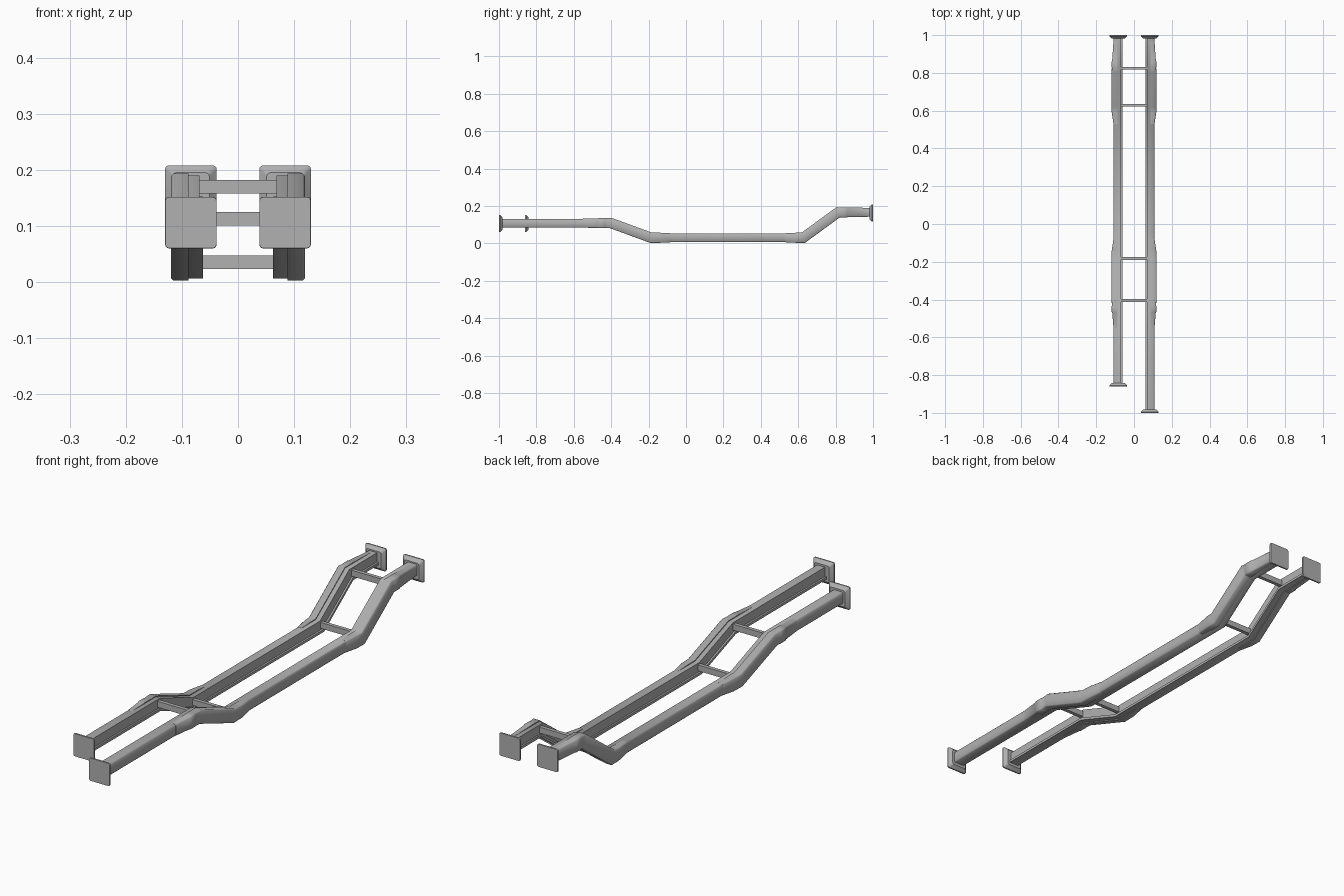
import bpy, bmesh, math
from mathutils import Vector

if "Cube" in bpy.data.objects:
    bpy.data.objects.remove(bpy.data.objects["Cube"])

BENDS = [(-0.40, 0.108), (-0.187, 0.030), (0.627, 0.030), (0.813, 0.166)]
PATH = [(-1.2, 0.108)] + BENDS + [(1.2, 0.166)]

steel = bpy.data.materials.new("dark_steel")
steel.diffuse_color = (0.44, 0.44, 0.44, 1)
steel.use_nodes = True
steel.node_tree.nodes["Principled BSDF"].inputs["Base Color"].default_value = steel.diffuse_color


def finish(name, bm, angle):
    bmesh.ops.recalc_face_normals(bm, faces=bm.faces)
    me = bpy.data.meshes.new(name)
    bm.to_mesh(me)
    bm.free()
    me.materials.append(steel)
    ob = bpy.data.objects.new(name, me)
    bpy.context.collection.objects.link(ob)
    bpy.ops.object.select_all(action='DESELECT')
    ob.select_set(True)
    bpy.context.view_layer.objects.active = ob
    bpy.ops.object.shade_smooth_by_angle(angle=math.radians(angle))
    return ob


def path_z(y):
    for (y0, z0), (y1, z1) in zip(PATH, PATH[1:]):
        if y0 <= y <= y1:
            return z0 + (z1 - z0) * (y - y0) / (y1 - y0)


def sweep(name, ys, section, side):
    """Loft section(i) -> [(x, h)] along the centreline, mitred at each bend."""
    pts = [Vector((y, path_z(y))) for y in ys]
    bm = bmesh.new()
    rings = []
    for i, p in enumerate(pts):
        a = (p - pts[i - 1]).normalized() if i else None
        b = (pts[i + 1] - p).normalized() if i < len(pts) - 1 else None
        a, b = a or b, b or a
        t = (a + b).normalized()
        n = Vector((-t.y, t.x)) / t.dot(a)
        rings.append([bm.verts.new((side * x, p.x + n.x * h, p.y + n.y * h))
                      for x, h in section(i)])
    k = len(rings[0])
    for r0, r1 in zip(rings, rings[1:]):
        for j in range(k):
            bm.faces.new((r0[j], r0[(j + 1) % k], r1[(j + 1) % k], r1[j]))
    bm.faces.new(rings[0])
    bm.faces.new(rings[-1])
    return finish(name, bm, 50)


def rail_section(half=0.0235, c=0.004):
    """Box profile with chamfered outer corners and a ledge low on the inside."""
    return [(0.069, half), (0.108 - c, half), (0.108, half - c), (0.108, c - half),
            (0.108 - c, -half), (0.062, -half), (0.062, 0.010 - half),
            (0.069, 0.010 - half)]


def sleeve_section(k):
    """C-shaped reinforcement wrapped round the outside; k is its thickness 0..1."""
    outer, half, t, c = 0.1085 + 0.0105 * k, 0.0238 + 0.0035 * k, 0.0025 + 0.0025 * k, 0.004
    return [(0.088, half), (outer - c, half), (outer, half - c), (outer, c - half),
            (outer - c, -half), (0.088, -half), (0.088, t - half),
            (outer - t, t - half), (outer - t, half - t), (0.088, half - t)]


def mount_plate(name, x, y, z, direction):
    """Flared end plate: wide flat outer face, sloping back to the rail."""
    bm = bmesh.new()
    rings = []
    for depth, half in ((0, 0.0455), (0.001, 0.046), (0.006, 0.046), (0.019, 0.033)):
        r = 0.007
        ring = []
        for q in range(4):
            for step in range(4):
                a = math.radians(90 * q + 30 * step)
                sx = 1 if q in (0, 3) else -1
                sz = 1 if q < 2 else -1
                ring.append(bm.verts.new((x + sx * (half - r) + r * math.cos(a),
                                          y - direction * depth,
                                          z + sz * (half - r) + r * math.sin(a))))
        rings.append(ring)
    for r0, r1 in zip(rings, rings[1:]):
        for j in range(16):
            bm.faces.new((r0[j], r0[(j + 1) % 16], r1[(j + 1) % 16], r1[j]))
    bm.faces.new(rings[0])
    bm.faces.new(rings[-1])
    return finish(name, bm, 35)


# Reinforcement stations: (y, 0..1 thickness), with a small step before each bend
FRONT_SLEEVE = [(-0.55, 0), (-0.47, 0.65), (-0.467, 0.9), (-0.435, 0.9), (-0.432, 0.75),
                (-0.40, 1), (-0.187, 1), (-0.14, 0.9), (-0.08, 0)]
REAR_SLEEVE = [(0.53, 0), (0.59, 0.9), (0.627, 1), (0.813, 1), (0.825, 0.75),
               (0.828, 0.9), (0.86, 0.9), (0.863, 0.7), (0.97, 0)]

for side, label, front in ((1, "right", -1.0), (-1, "left", -0.86)):
    # main rail
    sweep(label + "_rail", [front + 0.01] + [b[0] for b in BENDS] + [0.99],
          lambda i: rail_section(), side)
    # reinforcing sleeves around the bends
    for end, st in (("front", FRONT_SLEEVE), ("rear", REAR_SLEEVE)):
        sweep(f"{label}_{end}_sleeve", [s[0] for s in st],
              lambda i: sleeve_section(st[i][1]), side)
    # end plates
    mount_plate(label + "_front_plate", side * 0.084, front, 0.106, -1)
    mount_plate(label + "_rear_plate", side * 0.084, 1.0, 0.162, 1)

# crossmembers
for n, (y, z) in enumerate(((-0.405, 0.113), (-0.182, 0.035), (0.629, 0.035), (0.825, 0.170)), 1):
    bpy.ops.mesh.primitive_cube_add(size=1, location=(0, y, z))
    ob = bpy.context.object
    ob.name = f"crossmember_{n}"
    ob.scale = (0.15, 0.015, 0.024)
    ob.data.materials.append(steel)
